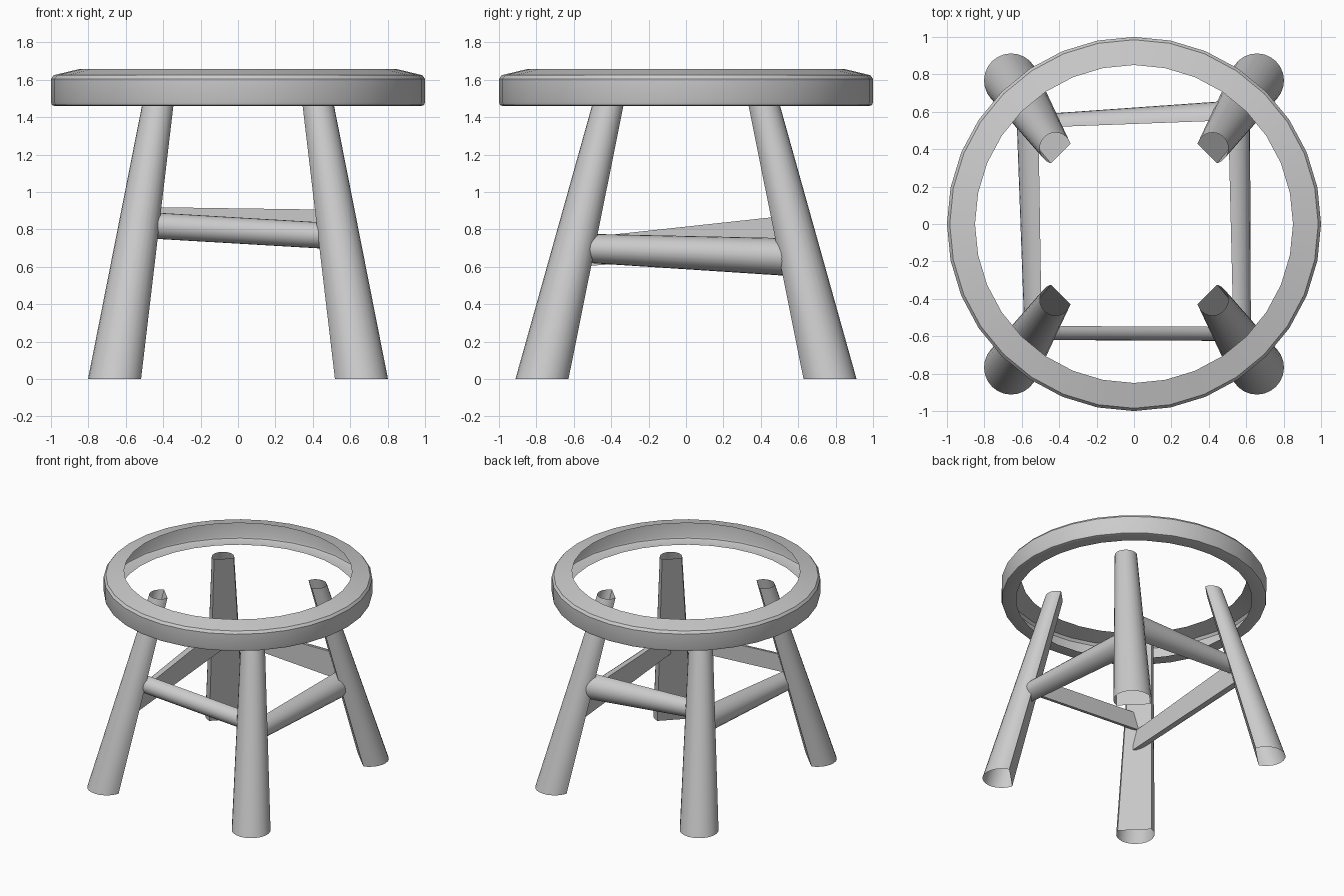
import bpy, math
from math import sin, cos, pi, radians

if "Cube" in bpy.data.objects:
    bpy.data.objects.remove(bpy.data.objects["Cube"])


def loft(name, rings, closed=True, angle=35):
    """Skin a list of point rings into an open-ended shell."""
    n = len(rings[0])
    verts = [p for r in rings for p in r]
    faces = []
    for i in range(len(rings) - 1):
        for j in range(n if closed else n - 1):
            k = (j + 1) % n
            faces.append((i * n + j, i * n + k, (i + 1) * n + k, (i + 1) * n + j))
    me = bpy.data.meshes.new(name)
    me.from_pydata(verts, [], faces)
    me.update()
    ob = bpy.data.objects.new(name, me)
    bpy.context.collection.objects.link(ob)
    bpy.ops.object.select_all(action='DESELECT')
    ob.select_set(True)
    bpy.context.view_layer.objects.active = ob
    bpy.ops.object.mode_set(mode='EDIT')
    bpy.ops.mesh.select_all(action='SELECT')
    bpy.ops.mesh.normals_make_consistent(inside=False)
    bpy.ops.object.mode_set(mode='OBJECT')
    bpy.ops.object.shade_smooth_by_angle(angle=radians(angle))
    return ob


# Seat rim: hollow ring with a bevelled top and a lip underneath
SIDES = 32
profile = [(0.89, 1.46), (0.98, 1.46), (0.995, 1.465), (1.0, 1.48),
           (1.0, 1.605), (0.985, 1.625), (0.85, 1.657)]
loft("seat_rim", [[(r * cos(2 * pi * i / SIDES), r * sin(2 * pi * i / SIDES), z)
                   for i in range(SIDES)] for r, z in profile])


# Legs: tapered, splayed, round outside with a flat inner face
def leg(name, sx, sy):
    rings = []
    for x, y, z, r in [(0.657, 0.767, 0, 0.145), (0.42, 0.405, 1.51, 0.084)]:
        ring = []
        for i in range(17):
            a = radians(45 - 118 + 236 * i / 16)
            ring.append((sx * (x + r * cos(a)), sy * (y + r * sin(a)), z))
        rings.append(ring)
    loft(name, rings)


for side, sx in (("left", -1), ("right", 1)):
    for end, sy in (("front", -1), ("back", 1)):
        leg(f"{end}_{side}_leg", sx, sy)


# Rungs: half-round bars, flat side inward
# each end: position along, flat face offset, outward depth, height, radius
def rung(name, axis, sign, ends):
    rings = []
    for t, off, depth, z, r in ends:
        ring = []
        for i in range(13):
            a = -pi / 2 + pi * i / 12
            o = sign * (off + depth * cos(a))
            h = z + r * sin(a)
            ring.append((t, o, h) if axis == 'x' else (o, t, h))
        rings.append(ring)
    loft(name, rings)


rung("front_rung", 'x', -1, [(-0.53, 0.545, 0.075, 0.825, 0.07),
                             (0.53, 0.55, 0.075, 0.763, 0.07)])
rung("back_rung", 'x', 1, [(-0.53, 0.515, 0.07, 0.85, 0.07),
                           (0.53, 0.555, 0.105, 0.80, 0.105)])
rung("right_rung", 'y', 1, [(-0.6, 0.532, 0.093, 0.702, 0.076),
                            (0.6, 0.503, 0.117, 0.65, 0.102)])
rung("left_rung", 'y', -1, [(-0.6, 0.493, 0.092, 0.675, 0.075),
                            (0.6, 0.512, 0.117, 0.78, 0.10)])
